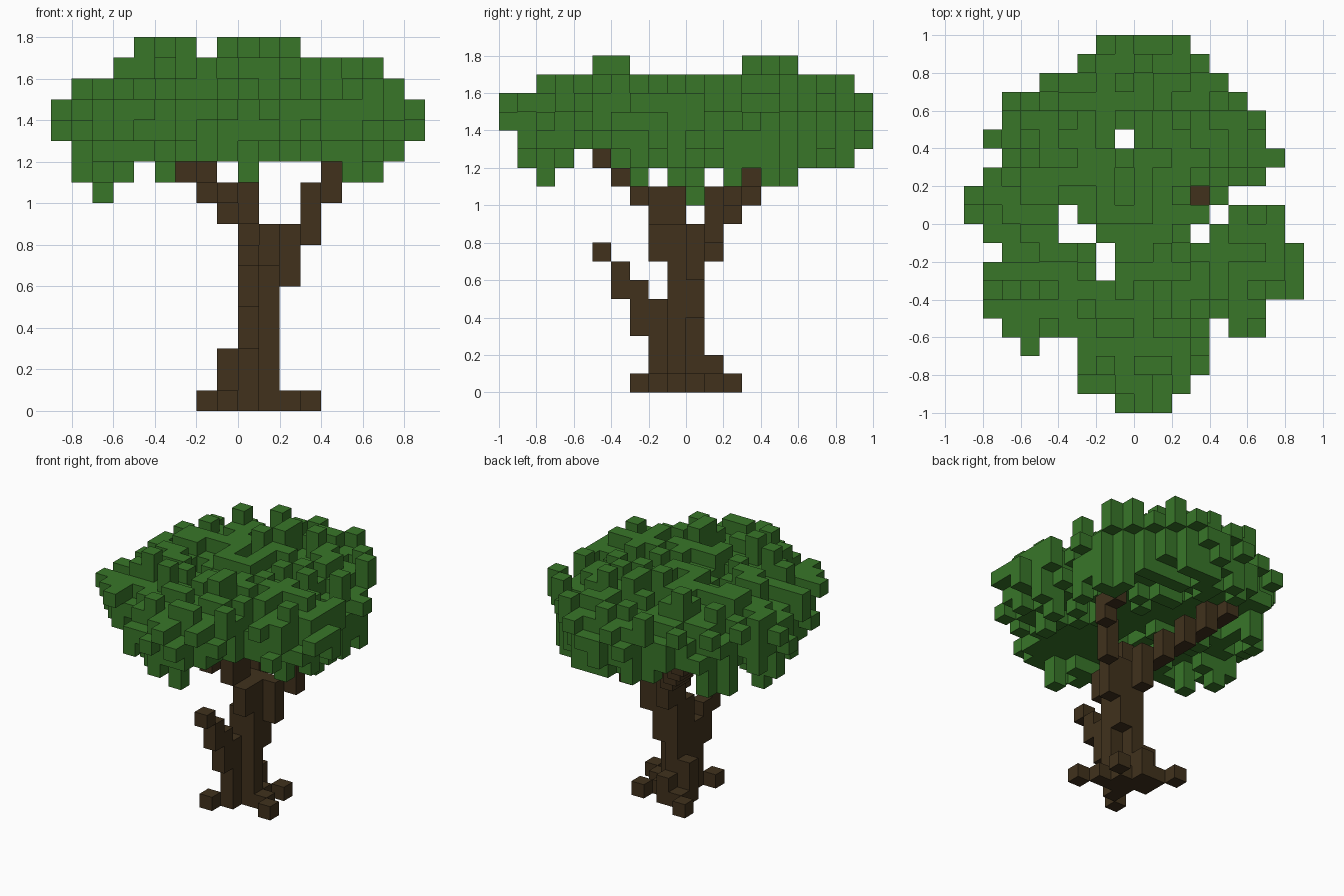
import bpy
import bmesh
import random
from mathutils import Vector

random.seed(11)
CELL = 0.1

cube = bpy.data.objects.get("Cube")
if cube:
    bpy.data.objects.remove(cube, do_unlink=True)


def make_material(name, rgb):
    mat = bpy.data.materials.new(name)
    mat.use_nodes = True
    color = (*rgb, 1)
    mat.diffuse_color = color
    mat.node_tree.nodes["Principled BSDF"].inputs["Base Color"].default_value = color
    return mat


def column(i, j, low, high):
    """Upright stack of cells, given its first and last level."""
    return {(i, j, k) for k in range(low, high + 1)}


def build_cells(name, cells, material):
    """Mesh of the outer faces of a set of cube cells."""
    bm = bmesh.new()
    verts = {}

    def vert(p):
        key = tuple(round(c) for c in p)
        if key not in verts:
            verts[key] = bm.verts.new(Vector(key) * CELL)
        return verts[key]

    for cell in sorted(cells):
        for axis in range(3):
            for side in (0, 1):
                step = Vector((0, 0, 0))
                step[axis] = 1 if side else -1
                if tuple(int(c) for c in Vector(cell) + step) in cells:
                    continue
                u, v = Vector((0, 0, 0)), Vector((0, 0, 0))
                u[(axis + 1) % 3] = 1
                v[(axis + 2) % 3] = 1
                base = Vector(cell)
                base[axis] += side
                ring = [base, base + u, base + u + v, base + v]
                if not side:
                    ring.reverse()
                bm.faces.new([vert(p) for p in ring])
    mesh = bpy.data.meshes.new(name)
    bm.to_mesh(mesh)
    bm.free()
    mesh.materials.append(material)
    obj = bpy.data.objects.new(name, mesh)
    bpy.context.collection.objects.link(obj)
    return obj


bark = make_material("bark brown", (0.052, 0.031, 0.012))
leaf = make_material("leaf green", (0.040, 0.180, 0.022))

# Trunk with a slight twist and a flared foot
trunk = column(0, 0, 0, 8) | column(0, -1, 0, 6)
trunk |= column(1, -1, 0, 8) | column(1, 0, 4, 8)
trunk |= column(-1, 0, 0, 2) | column(0, 1, 0, 1) | column(0, -2, 0, 4)
build_cells("trunk", trunk, bark)

# Roots, stepping out corner to corner
roots = column(-1, -3, 0, 0) | column(-1, 1, 0, 0) | column(-2, 2, 0, 0)
roots |= column(2, -1, 0, 0) | column(3, -2, 0, 0)
roots |= column(1, 0, 0, 0) | column(2, 1, 0, 0)
build_cells("roots", roots, bark)

# Short dead branch at the front
stub = column(0, -3, 3, 5) | column(0, -4, 5, 6) | column(0, -5, 7, 7)
build_cells("front_stub_branch", stub, bark)

# Three limbs that carry the crown
left_limb = column(2, 0, 6, 8) | column(3, 1, 8, 10)
left_limb |= column(4, 2, 10, 11) | column(4, 3, 11, 12)
build_cells("left_limb", left_limb, bark)

back_limb = column(0, 1, 7, 9)
for n in range(4):
    back_limb |= column(-1 - n, 2 + n, 9 + n, 10 + n)
    back_limb |= column(-1 - n, 1 + n, 9 + n, 9 + n)
build_cells("back_limb", back_limb, bark)

front_limb = column(1, -2, 7, 8) | column(0, -2, 9, 10) | column(0, -1, 9, 10)
front_limb |= column(-1, -2, 10, 10)
for n in range(3):
    front_limb |= column(-1 - n, -3 - n, 10 + n, 10 + n)
build_cells("front_limb", front_limb, bark)
limbs = left_limb | back_limb | front_limb

# Crown outline: first and last cell of each row, from front to back
rows = [(-1, 1), (-3, 2), (-3, 3), (-3, 3), (-7, 6), (-8, 6), (-8, 8),
        (-8, 8), (-7, 8), (-8, 7), (-9, 7), (-9, 4), (-8, 6), (-7, 7),
        (-8, 6), (-7, 6), (-7, 5), (-5, 4), (-3, 3), (-2, 2)]
gaps = {(-1, 4), (-4, 0), (-4, -1), (-3, -1), (-2, -2), (-2, -3),
        (3, -1), (3, 1), (4, 0), (4, -6)}
plan = {(i, j - 10) for j, (a, b) in enumerate(rows) for i in range(a, b + 1)} - gaps
plan.add((-6, -7))


def rim_depth(i, j):
    """Distance from the outline, in cells."""
    for d in range(1, 5):
        ring = ((i + d, j), (i - d, j), (i, j + d), (i, j - d))
        if any(c not in plan and c not in gaps for c in ring):
            return d
    return 5


near_limb = {(i + a, j + b) for i, j, k in limbs if k > 9
             for a in (-1, 0, 1) for b in (-1, 0, 1)}
crown = set()
for i, j in sorted(plan):
    depth = rim_depth(i, j)
    if depth == 1:
        # Thin ragged rim
        low = 13 + (i + j) % 3
        high = low + random.choice((0, 0, 1))
    elif depth == 2:
        low, high = random.choice((12, 12, 13)), random.choice((14, 15, 15))
    else:
        low, high = random.choice((12, 12, 13, 13)), random.choice((15, 15, 16, 16))
    # Keep the domed profile
    top = 15 if -8 <= i <= 7 else 14
    if -6 <= i <= 6 and -8 <= j <= 8:
        top = 16
    high = min(high, top)
    low = min(low, top)
    # Leave the limbs open to view from underneath
    if j in (-6, -5) or (i, j) in near_limb or (i >= 0 and j < -3):
        low = max(low, 13)
    if j == -10:
        low = max(low, 14)
    crown |= column(i, j, low, max(low, high))

# Full shoulders around the rim
for i, j in ((6, -2), (-6, 1), (0, 8), (-2, -8), (-1, 7)):
    crown |= column(i, j, 12, 16)
for i, j in ((7, -3), (7, -1), (-1, -9), (-3, -7), (-8, 2)):
    crown |= column(i, j, 12, 15)

# Raised tufts on top
for i, j in ((-4, 5), (-5, -4), (-3, -5), (-1, 3), (0, 4), (0, 5),
             (1, -4), (1, -5), (2, 5)):
    crown |= column(i, j, 14, 17)

# Hanging tufts underneath
for i, j, low in ((-7, 0, 10), (-8, 0, 11), (-6, 0, 11), (-7, -1, 11),
                  (-7, 4, 11), (-6, 5, 11), (-4, 2, 11), (-7, -3, 11),
                  (0, -8, 11), (5, 4, 11), (6, 4, 11), (5, 5, 11),
                  (6, -1, 11), (5, -3, 11), (6, 2, 11)):
    crown |= column(i, j, low, 13)

crown -= limbs
build_cells("leaf_crown", crown, leaf)
